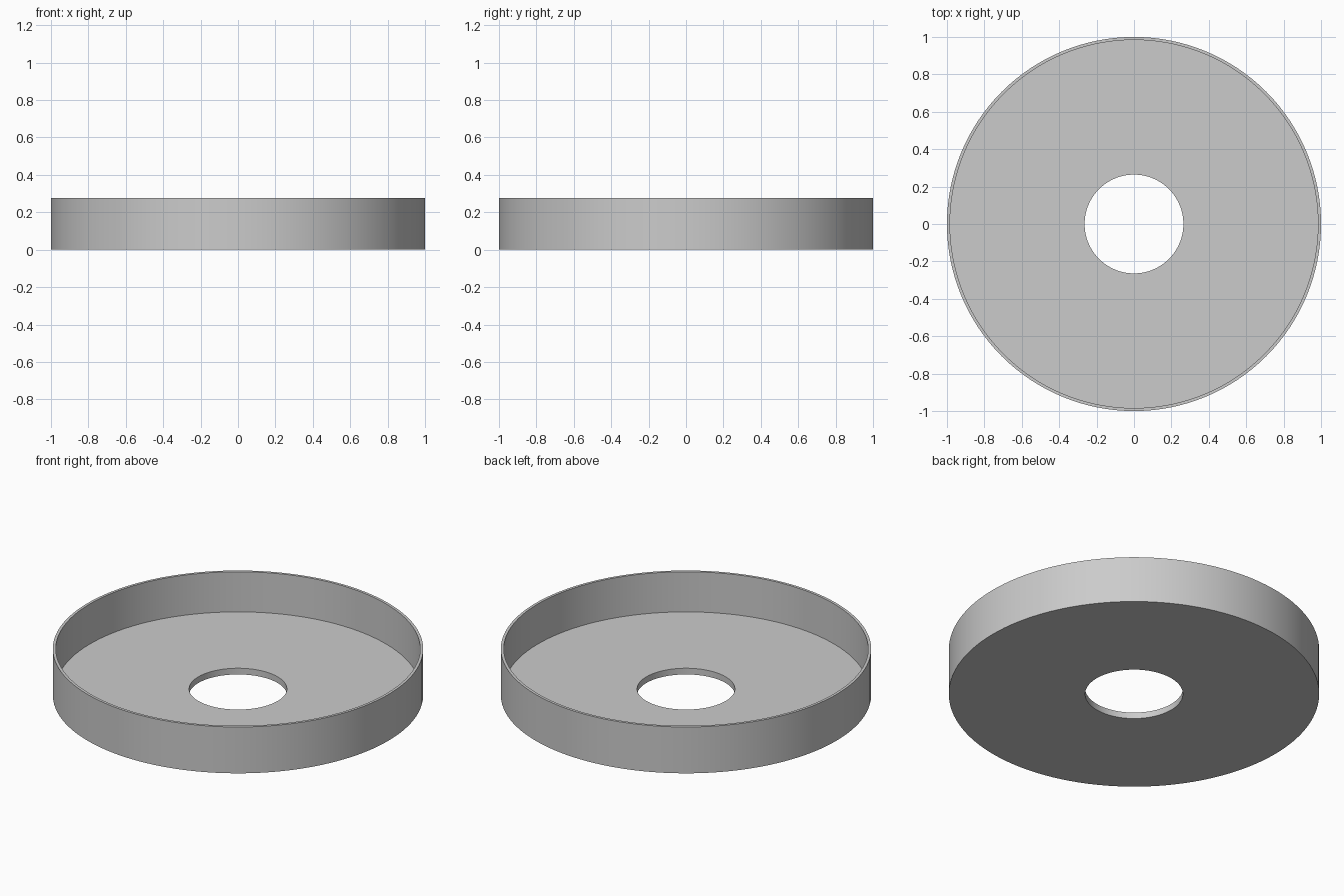
import bpy
import bmesh
import math

cube = bpy.data.objects.get("Cube")
if cube:
    bpy.data.objects.remove(cube, do_unlink=True)

HEIGHT, FLOOR = 0.276, 0.037
OUTER, INNER, HOLE = 1.0, 0.984, 0.264
SEGMENTS = 128

# Plain grey material
grey = bpy.data.materials.new("plain_grey")
grey.use_nodes = True
colour = (0.6, 0.6, 0.6, 1)
grey.diffuse_color = colour
grey.node_tree.nodes["Principled BSDF"].inputs["Base Color"].default_value = colour

# Tray cross-section: hole edge, floor, rim and outer wall
profile = [(HOLE, 0), (HOLE, FLOOR), (INNER, FLOOR),
           (INNER, HEIGHT), (OUTER, HEIGHT), (OUTER, 0)]

# Turn the closed section around the vertical axis
bm = bmesh.new()
verts = [bm.verts.new((r, 0, z)) for r, z in profile]
edges = [bm.edges.new((a, b)) for a, b in zip(verts, verts[1:] + verts[:1])]
bmesh.ops.spin(bm, geom=verts + edges, cent=(0, 0, 0), axis=(0, 0, 1),
               angle=math.tau, steps=SEGMENTS, use_merge=True)
bmesh.ops.remove_doubles(bm, verts=bm.verts, dist=0.0001)
bmesh.ops.recalc_face_normals(bm, faces=bm.faces)
mesh = bpy.data.meshes.new("round_tray")
bm.to_mesh(mesh)
bm.free()
mesh.materials.append(grey)

tray = bpy.data.objects.new("round_tray", mesh)
bpy.context.collection.objects.link(tray)

# Smooth round walls with sharp rims
bpy.ops.object.select_all(action='DESELECT')
tray.select_set(True)
bpy.context.view_layer.objects.active = tray
bpy.ops.object.shade_smooth_by_angle(angle=math.radians(30))
